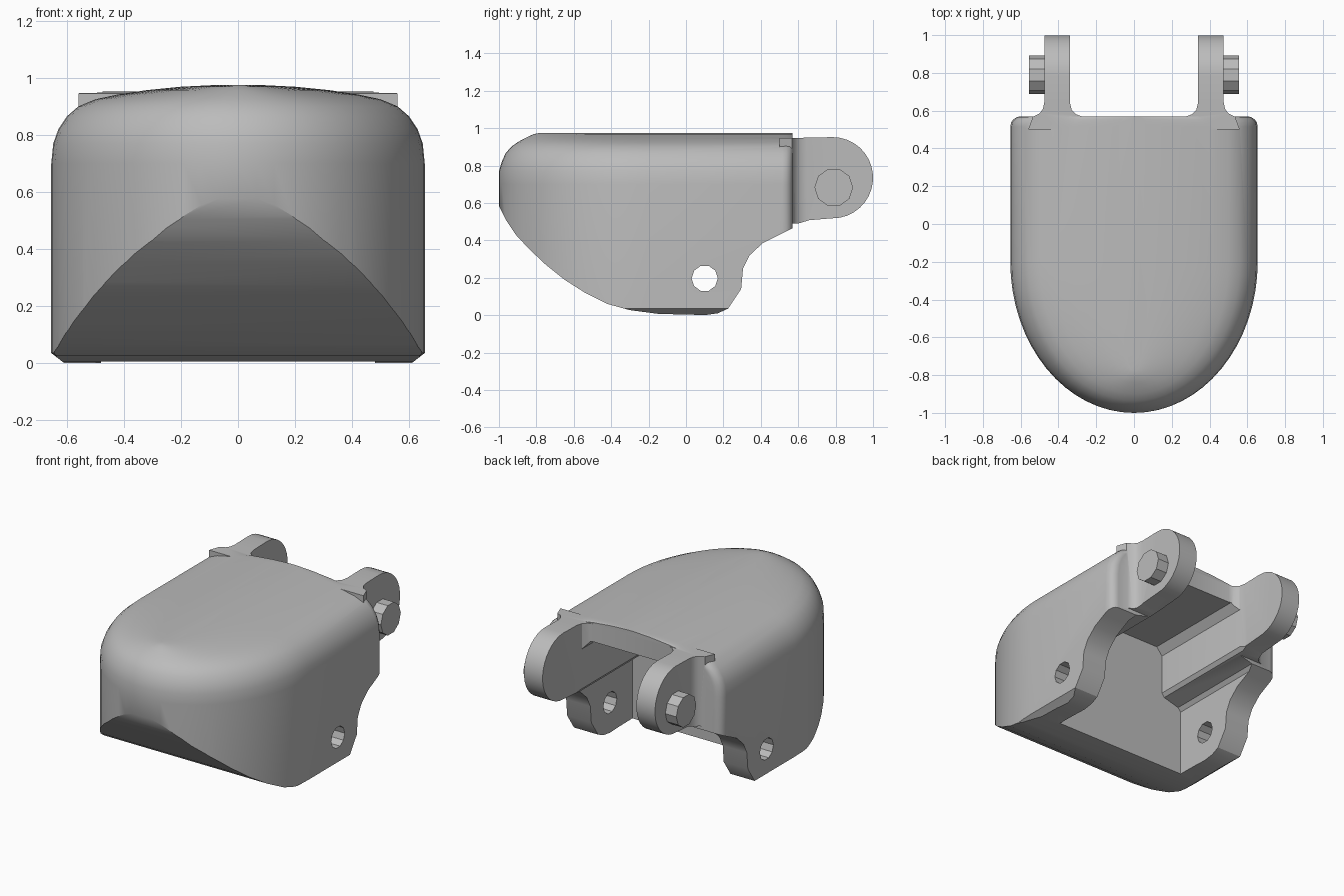
import bpy, bmesh, math

if "Cube" in bpy.data.objects:
    bpy.data.objects.remove(bpy.data.objects["Cube"])

grey = bpy.data.materials.new("light_grey")
grey.diffuse_color = (0.5, 0.5, 0.5, 1)
grey.use_nodes = True
grey.node_tree.nodes["Principled BSDF"].inputs["Base Color"].default_value = grey.diffuse_color


def loft(name, rings):
    """Closed solid through a list of equal-length rings."""
    bm = bmesh.new()
    rows = [[bm.verts.new(p) for p in r] for r in rings]
    n = len(rows[0])
    for a, b in zip(rows, rows[1:]):
        for i in range(n):
            j = (i + 1) % n
            bm.faces.new((a[i], a[j], b[j], b[i]))
    bm.faces.new(rows[0][::-1])
    bm.faces.new(rows[-1])
    bmesh.ops.recalc_face_normals(bm, faces=bm.faces[:])
    me = bpy.data.meshes.new(name)
    bm.to_mesh(me)
    bm.free()
    me.materials.append(grey)
    ob = bpy.data.objects.new(name, me)
    bpy.context.collection.objects.link(ob)
    return ob


def prism(name, pts, axis, lo, hi):
    """Extrude a 2D profile along an axis."""
    put = {"x": lambda p, t: (t, p[0], p[1]),
           "y": lambda p, t: (p[0], t, p[1]),
           "z": lambda p, t: (p[0], p[1], t)}[axis]
    return loft(name, [[put(p, t) for p in pts] for t in (lo, hi)])


def activate(ob):
    bpy.ops.object.select_all(action="DESELECT")
    ob.select_set(True)
    bpy.context.view_layer.objects.active = ob


def boolean(ob, tool, op):
    activate(ob)
    m = ob.modifiers.new(op, "BOOLEAN")
    m.operation, m.object, m.solver = op, tool, "EXACT"
    bpy.ops.object.modifier_apply(modifier=m.name)
    bpy.data.objects.remove(tool)


def circle(cy, cz, r, n):
    return [(cy + r * math.cos(2 * math.pi * i / n),
             cz + r * math.sin(2 * math.pi * i / n)) for i in range(n)]


def plan_ring(z, w, b):
    """Rounded-nose outline: half ellipse in front, rounded back corners."""
    pts = [(w * math.cos(t), -0.2 - b * math.sin(t), z)
           for t in (math.pi * i / 32 for i in range(33))]
    r = 0.055
    for cx, start in ((-w + r, math.pi), (w - r, math.pi / 2)):
        for i in range(5):
            t = start - math.pi / 2 * i / 4
            pts.append((cx + r * math.cos(t), 0.57 - r + r * math.sin(t), z))
    return pts


# Domed shell: height, half width, nose length
levels = [(0, .61, .8), (.035, .655, .8), (.7, .655, .8), (.77, .648, .8),
          (.82, .63, .785), (.865, .60, .765), (.90, .56, .735),
          (.925, .50, .70), (.942, .42, .67), (.957, .32, .64),
          (.969, .2, .61), (.975, .08, .58)]
shell = loft("shell", [plan_ring(*l) for l in levels])

# Curved underside and lug outline
side = [(-1.03, .66), (-1.0, .585), (-.96, .505), (-.91, .43), (-.84, .355),
        (-.75, .27), (-.65, .19), (-.54, .12), (-.42, .06), (-.3, .027),
        (-.14, .006), (0, .004), (.1, 0), (.17, .01), (.225, .035), (.295, .14),
        (.305, .25), (.34, .32), (.41, .385), (.5, .43), (.57, .465),
        (.7, .5), (.7, 1.1), (-1.1, 1.1), (-1.1, .75)]
boolean(shell, prism("side_cut", side, "x", -1, 1), "INTERSECT")

# Hinge arms with filleted roots and rounded ends
arm_plan = [(.34, 1.1), (.475, 1.1), (.475, .645), (.482, .61), (.50, .585),
            (.535, .568), (.56, .5), (.27, .5), (.27, .568), (.305, .58),
            (.33, .605), (.34, .645)]
arm_side = [(.45, .49), (.6, .49), (.66, .508)]
arm_side += [(.785 + .215 * math.cos(t), .735 + .217 * math.sin(t))
             for t in (math.radians(-80 + 170 * i / 16) for i in range(17))]
arm_side += [(.6, .948), (.45, .945)]
for s in (1, -1):
    arm = prism("arm", [(s * x, y) for x, y in arm_plan], "z", .3, 1.1)
    boolean(arm, prism("arm_cut", arm_side, "x", -1, 1), "INTERSECT")
    boolean(shell, arm, "UNION")

# Cavity: narrow between the arms, wider between the lower lugs
half = [(.48, -.1), (.48, .44), (.46, .465), (.35, .495), (.332, .52),
        (.332, .78), (.29, .83)]
cavity = half + [(-x, z) for x, z in reversed(half)]
boolean(shell, prism("cavity_cut", cavity, "y", -.13, .7), "DIFFERENCE")

# Pivot holes through both lugs
boolean(shell, prism("hole_cut", circle(.1, .197, .07, 10), "x", -1, 1),
        "DIFFERENCE")
activate(shell)
bpy.ops.object.shade_smooth_by_angle(angle=math.radians(30))

# Hinge pins
for s, label in ((1, "right"), (-1, "left")):
    prism(label + "_pin", circle(.79, .683, .103, 10), "x", s * .46, s * .555)
